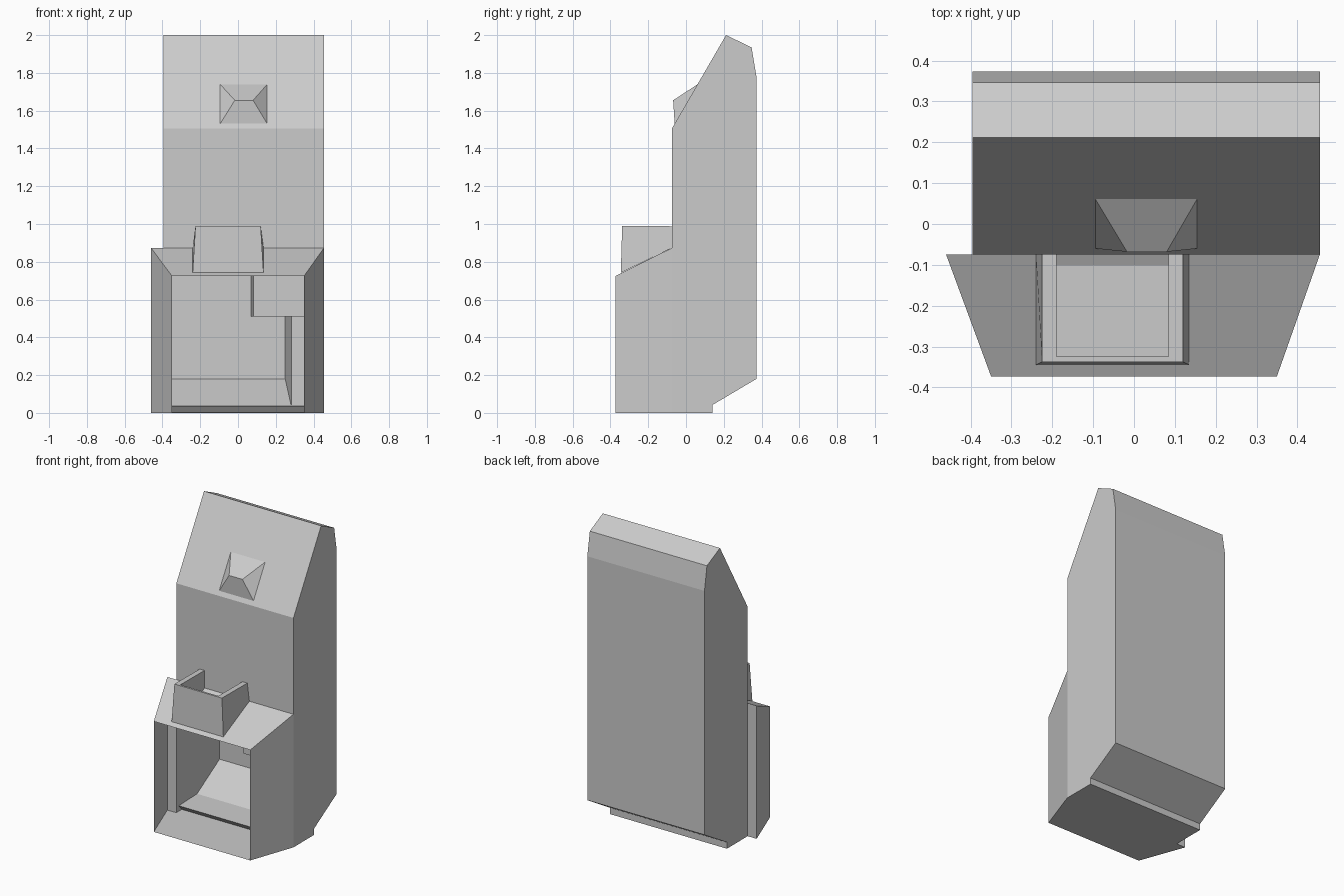
import bpy, bmesh

if "Cube" in bpy.data.objects:
    bpy.data.objects.remove(bpy.data.objects["Cube"])


def make(name, verts, faces):
    me = bpy.data.meshes.new(name)
    me.from_pydata(verts, [], faces)
    bm = bmesh.new()
    bm.from_mesh(me)
    bmesh.ops.recalc_face_normals(bm, faces=bm.faces)
    bm.to_mesh(me)
    bm.free()
    ob = bpy.data.objects.new(name, me)
    bpy.context.collection.objects.link(ob)
    return ob


def loft(name, a, b, closed=True, caps=True):
    """Join two matching outlines; leave the last side open if not closed."""
    n = len(a)
    faces = [(i, (i + 1) % n, (i + 1) % n + n, i + n) for i in range(n if closed else n - 1)]
    if caps:
        faces += [tuple(range(n)), tuple(range(n, 2 * n))]
    return make(name, a + b, faces)


def side_prism(name, profile, x0, x1, closed=True):
    return loft(name, [(x0, y, z) for y, z in profile], [(x1, y, z) for y, z in profile], closed)


def plan_prism(name, plan, z0, z1):
    return loft(name, [(x, y, z0) for x, y in plan], [(x, y, z1) for x, y in plan])


XL, XR, YF, YB = -0.395, 0.455, -0.075, 0.373

# Tall cabinet shell, open at the front below the hood
side_prism("cabinet", [(YF, 0.87), (YF, 1.505), (0.212, 2.0), (0.347, 1.935), (YB, 1.78),
                       (YB, 0.18), (0.14, 0.042), (0.14, 0), (YF, 0)], XL, XR, closed=False)

# Tapered front bay: floor, two splayed cheeks, sloping hood and left return
front, back = (-0.35, 0.35), (-0.46, XR)
v = []
for y, xs, top in ((-0.373, front, 0.725), (YF, back, 0.873)):
    v += [(xs[0], y, 0), (xs[1], y, 0), (xs[1], y, top), (xs[0], y, top)]
v += [(XL, YF, 0), (XL, YF, 0.873)]
make("front_bay", v, [(0, 1, 5, 8, 4), (1, 2, 6, 5), (2, 3, 7, 9, 6), (3, 0, 4, 7), (4, 8, 9, 7)])

# Raised inner floor
side_prism("inner_floor", [(-0.02, 0.001), (-0.05, 0.036), (0.14, 0.042)], XL, XR, closed=False)

# Inner box on the right, and the block hung above it
side = [(0.13, 0.036), (YB, 0.18), (YB, 0.51), (0.13, 0.51)]
loft("inner_side_box",
     [(0.282 if y < 0.2 else 0.25, y, z) for y, z in side],
     [(XR - 0.002, y, z) for y, z in side])
plan_prism("hanging_block", [(0.082, -0.06), (XR - 0.002, -0.06), (XR - 0.002, 0.36), (0.07, 0.36)],
           0.51, 0.76)

# Open tray on the hood: outer skin, rim, inner skin and bottom
rings = []
for x0, x1, yf, zf, zb in ((-0.24, 0.135, -0.345, 0.742, 0.873), (-0.225, 0.12, -0.338, 0.99, 0.988),
                           (-0.19, 0.085, -0.325, 0.99, 0.988), (-0.19, 0.085, -0.325, 0.86, 0.86)):
    rings += [(x0, YF, zb), (x0, yf, zf), (x1, yf, zf), (x1, YF, zb)]
faces = [(r + i, r + i + 1, r + i + 5, r + i + 4) for r in (0, 4, 8) for i in range(3)]
make("hood_tray", rings, faces + [(12, 13, 14, 15)])

# Hooded wedge on the sloping upper panel
make("upper_wedge",
     [(-0.095, -0.06, 1.53), (0.155, -0.06, 1.53), (0.155, 0.062, 1.74), (-0.095, 0.062, 1.74),
      (-0.017, -0.068, 1.655), (0.08, -0.068, 1.655)],
     [(0, 1, 5, 4), (1, 2, 5), (2, 3, 4, 5), (3, 0, 4)])
